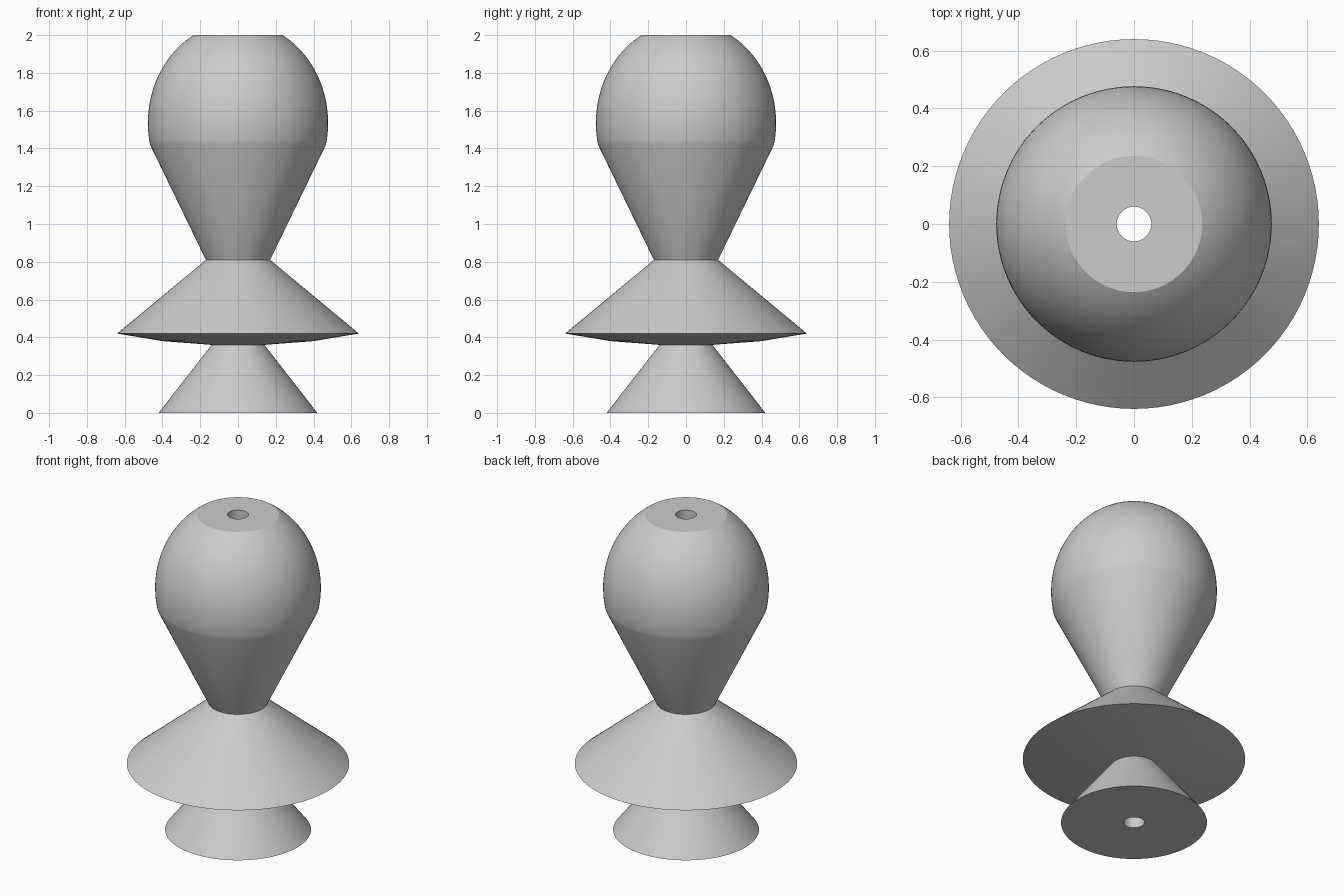
import bpy, bmesh
from math import cos, sin, pi, asin, radians

cube = bpy.data.objects.get("Cube")
if cube:
    bpy.data.objects.remove(cube)

SEGMENTS = 96
BORE = 0.06


def flat_material(name, color):
    mat = bpy.data.materials.new(name)
    mat.use_nodes = True
    mat.diffuse_color = color
    mat.node_tree.nodes["Principled BSDF"].inputs["Base Color"].default_value = color
    return mat


def lathe(name, profile, mat):
    """Revolve a closed (radius, height) profile around the z axis."""
    bm = bmesh.new()
    rings = []
    for r, z in profile:
        rings.append([bm.verts.new((r * cos(2 * pi * i / SEGMENTS),
                                    r * sin(2 * pi * i / SEGMENTS), z))
                      for i in range(SEGMENTS)])
    for k, low in enumerate(rings):
        high = rings[(k + 1) % len(rings)]
        for i in range(SEGMENTS):
            j = (i + 1) % SEGMENTS
            bm.faces.new((low[i], low[j], high[j], high[i]))
    bmesh.ops.recalc_face_normals(bm, faces=bm.faces)
    mesh = bpy.data.meshes.new(name)
    bm.to_mesh(mesh)
    bm.free()
    mesh.materials.append(mat)
    obj = bpy.data.objects.new(name, mesh)
    bpy.context.collection.objects.link(obj)
    bpy.ops.object.select_all(action="DESELECT")
    obj.select_set(True)
    bpy.context.view_layer.objects.active = obj
    bpy.ops.object.shade_smooth_by_angle(angle=radians(30))
    return obj


grey = flat_material("light grey", (0.6, 0.6, 0.6, 1))

# Flared foot, shallow dished skirt and narrow neck
profile = [(BORE, 0), (0.42, 0), (0.14, 0.36), (0.4, 0.38), (0.64, 0.42), (0.17, 0.81)]

# Rounded bulb, cut flat at the top
width, height, middle = 0.477, 0.535, 1.535
start = asin((1.42 - middle) / height)
end = asin((2 - middle) / height)
STEPS = 24
for s in range(STEPS + 1):
    a = start + (end - start) * s / STEPS
    profile.append((width * cos(a), middle + height * sin(a)))

# Bore through the whole body
profile.append((BORE, 2))

lathe("turned_body", profile, grey)
